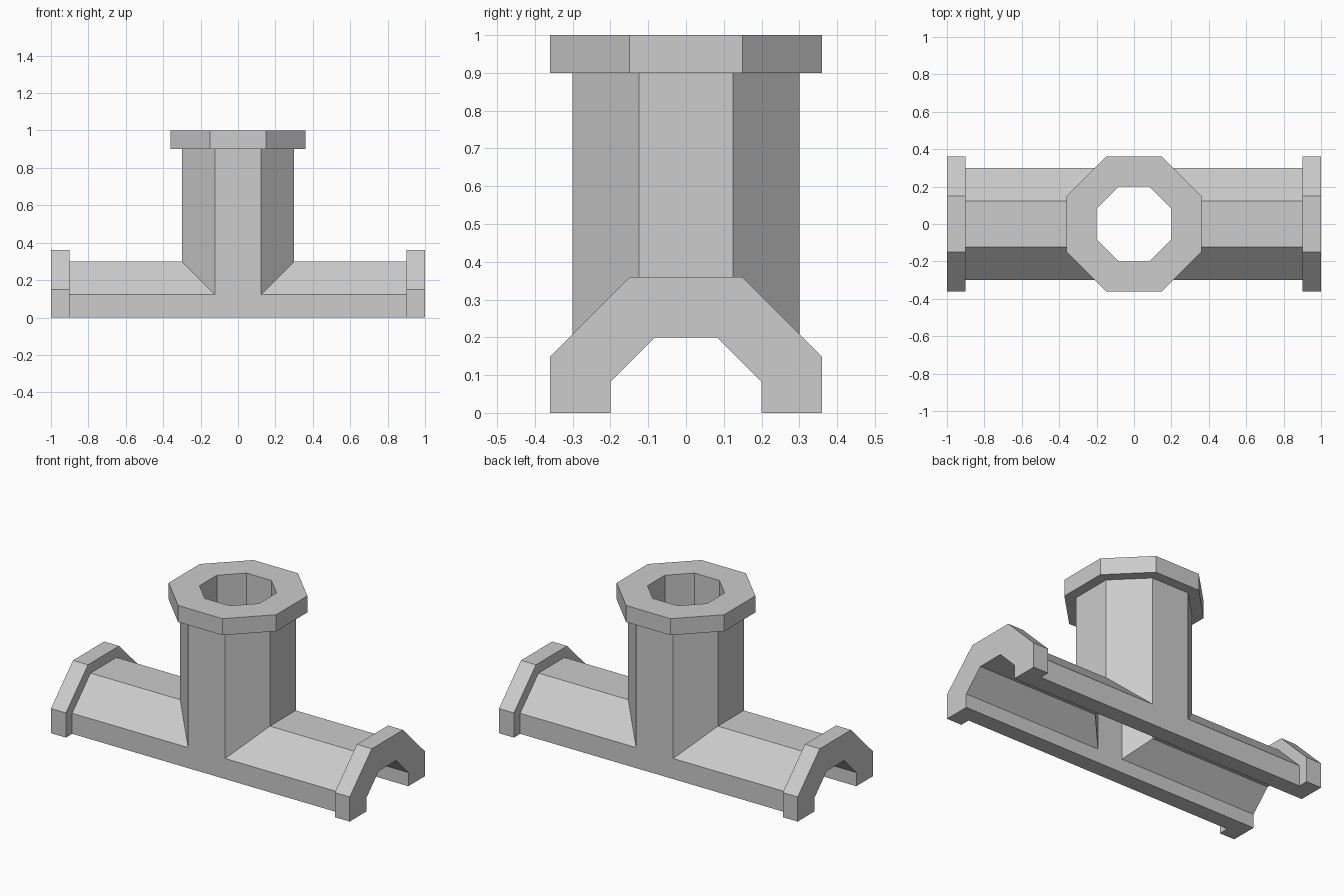
import bpy, bmesh, math

cube = bpy.data.objects.get("Cube")
if cube:
    bpy.data.objects.remove(cube, do_unlink=True)

OUTER, BORE, FLANGE = 0.30, 0.20, 0.36   # half widths across flats
RIM = 0.10                               # flange thickness

grey = bpy.data.materials.new("pipe_grey")
grey.use_nodes = True
grey.diffuse_color = (0.604, 0.604, 0.604, 1)
grey.node_tree.nodes["Principled BSDF"].inputs["Base Color"].default_value = grey.diffuse_color


def prism(name, axis, half, start, end):
    """Octagonal prism along x or z, flats facing the axes."""
    b = half * math.tan(math.pi / 8)
    quarter = [(half, b), (b, half), (-b, half), (-half, b)]
    ring = quarter + [(-u, -v) for u, v in quarter]
    bm = bmesh.new()
    ends = []
    for p in (start, end):
        ends.append([bm.verts.new((p, u, v) if axis == "x" else (u, v, p)) for u, v in ring])
    bm.faces.new(ends[0])
    bm.faces.new(ends[1])
    for i in range(8):
        j = (i + 1) % 8
        bm.faces.new((ends[0][i], ends[0][j], ends[1][j], ends[1][i]))
    bmesh.ops.recalc_face_normals(bm, faces=bm.faces)
    return finish(name, bm)


def finish(name, bm):
    mesh = bpy.data.meshes.new(name)
    bm.to_mesh(mesh)
    bm.free()
    mesh.materials.append(grey)
    obj = bpy.data.objects.new(name, mesh)
    bpy.context.collection.objects.link(obj)
    return obj


def combine(target, other, operation):
    """Apply one boolean step and discard the helper."""
    mod = target.modifiers.new(operation, "BOOLEAN")
    mod.operation, mod.solver, mod.object = operation, "EXACT", other
    bpy.context.view_layer.objects.active = target
    bpy.ops.object.modifier_apply(modifier=mod.name)
    bpy.data.objects.remove(other, do_unlink=True)


# Outer shell: run along x, riser, and a flange on every end
tee = prism("tee_pipe", "x", OUTER, -0.95, 0.95)
combine(tee, prism("riser", "z", OUTER, 0, 0.95), "UNION")
combine(tee, prism("riser_flange", "z", FLANGE, 1 - RIM, 1), "UNION")
for start in (-1, 1 - RIM):
    combine(tee, prism("run_flange", "x", FLANGE, start, start + RIM), "UNION")

# Hollow both bores, joined as one cutter
bore = prism("run_bore", "x", BORE, -1.2, 1.2)
combine(bore, prism("riser_bore", "z", BORE, 0, 1.2), "UNION")
combine(tee, bore, "DIFFERENCE")

# Slice the run in half lengthwise at the ground
bm = bmesh.new()
bm.from_mesh(tee.data)
cut = bmesh.ops.bisect_plane(bm, geom=bm.verts[:] + bm.edges[:] + bm.faces[:], dist=1e-5,
                             plane_co=(0, 0, 0), plane_no=(0, 0, 1), clear_inner=True)
rim_edges = [e for e in cut["geom_cut"] if isinstance(e, bmesh.types.BMEdge)]
bmesh.ops.holes_fill(bm, edges=rim_edges, sides=0)
bmesh.ops.remove_doubles(bm, verts=bm.verts, dist=1e-4)
bmesh.ops.recalc_face_normals(bm, faces=bm.faces)
for face in bm.faces:
    face.material_index = 0
    face.smooth = False
bm.to_mesh(tee.data)
bm.free()
tee.data.update()
